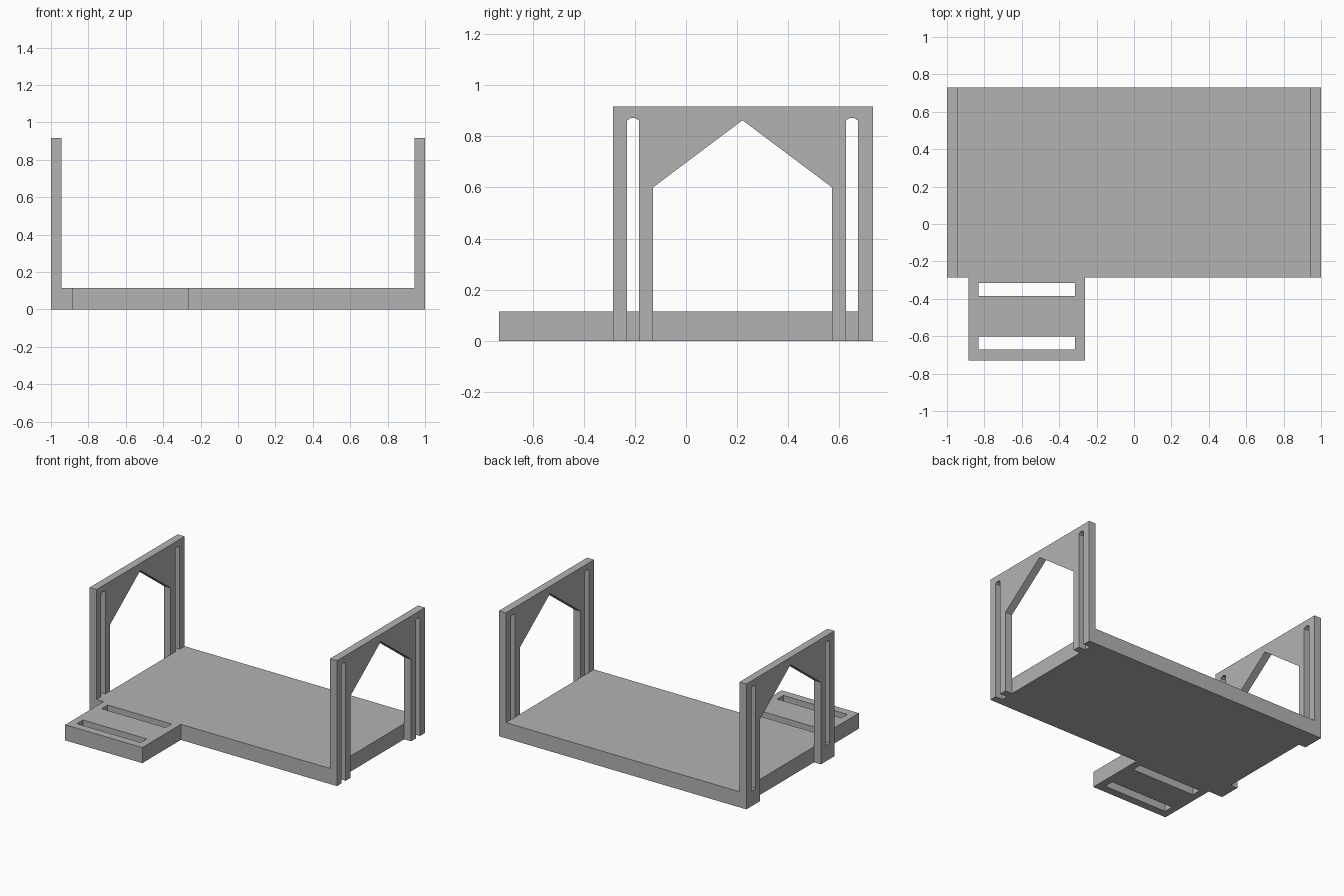
import bpy, bmesh
from mathutils import Matrix

cube = bpy.data.objects.get("Cube")
if cube:
    bpy.data.objects.remove(cube, do_unlink=True)

grey = bpy.data.materials.new("plain grey")
grey.use_nodes = True
color = (0.45, 0.45, 0.45, 1)
grey.diffuse_color = color
grey.node_tree.nodes["Principled BSDF"].inputs["Base Color"].default_value = color

FRONT, BACK, EDGE = -0.286, 0.731, 1.0
THICK, FLOOR, TOP = 0.056, 0.114, 0.916
FRONT_SLOT, BACK_SLOT = (-0.231, -0.184), (0.625, 0.673)


def plate(name, loops, depth, matrix):
    """Extrude an outline, with further loops as holes, into a flat-faced solid."""
    curve = bpy.data.curves.new(name, "CURVE")
    curve.dimensions = "2D"
    curve.fill_mode = "BOTH"
    curve.extrude = depth / 2
    for loop in loops:
        spline = curve.splines.new("POLY")
        spline.points.add(len(loop) - 1)
        spline.use_cyclic_u = True
        for point, (u, v) in zip(spline.points, loop):
            point.co = (u, v, 0, 1)
    source = bpy.data.objects.new(name + " outline", curve)
    bpy.context.collection.objects.link(source)
    bpy.context.view_layer.update()
    evaluated = source.evaluated_get(bpy.context.evaluated_depsgraph_get())
    mesh = bpy.data.meshes.new_from_object(evaluated)
    bpy.data.objects.remove(source, do_unlink=True)
    bpy.data.curves.remove(curve)
    bm = bmesh.new()
    bm.from_mesh(mesh)
    bmesh.ops.remove_doubles(bm, verts=bm.verts, dist=0.0005)
    bmesh.ops.dissolve_limit(bm, angle_limit=0.01, verts=bm.verts, edges=bm.edges)
    bmesh.ops.recalc_face_normals(bm, faces=bm.faces)
    bm.to_mesh(mesh)
    bm.free()
    mesh.name = name
    mesh.materials.clear()
    mesh.materials.append(grey)
    for face in mesh.polygons:
        face.use_smooth = False
        face.material_index = 0
    obj = bpy.data.objects.new(name, mesh)
    obj.matrix_world = matrix
    bpy.context.collection.objects.link(obj)
    return obj


def rect(u0, u1, v0, v1):
    return [(u0, v0), (u1, v0), (u1, v1), (u0, v1)]


def slot(span, bottom):
    """Narrow slot with a faceted round head."""
    a, b = span
    w = b - a
    return [(a, bottom), (a, 0.861), (a + w * 0.3, 0.871),
            (b - w * 0.3, 0.871), (b, 0.861), (b, bottom)]


# Floor with the front step, pierced by two long slots
inner = EDGE - THICK
floor = [(-inner, FRONT), (-0.885, FRONT), (-0.885, -BACK), (-0.262, -BACK),
         (-0.262, FRONT), (inner, FRONT), (inner, BACK), (-inner, BACK)]
holes = [rect(-0.832, -0.316, y, y + 0.07) for y in (-0.386, -0.672)]
plate("floor_and_step", [floor] + holes, FLOOR, Matrix.Translation((0, 0, FLOOR / 2)))

# End walls: gabled doorway, with a slot either side
gable = [(-0.129, 0), (-0.129, 0.6), (0.221, 0.863), (0.571, 0.6), (0.571, 0)]
top_edge = [(BACK, 0), (BACK, TOP), (FRONT, TOP), (FRONT, 0)]


def wall_matrix(x):
    return Matrix(((0, 0, 1, x), (1, 0, 0, 0), (0, 1, 0, 0), (0, 0, 0, 1)))


# The left wall has slots open at the foot, the right wall has them closed at floor level
open_outline = slot(FRONT_SLOT, 0) + gable + slot(BACK_SLOT, 0) + top_edge
plate("left_wall", [open_outline], THICK, wall_matrix(EDGE - THICK / 2))
closed_slots = [slot(span, FLOOR) for span in (FRONT_SLOT, BACK_SLOT)]
plate("right_wall", [gable + top_edge] + closed_slots, THICK,
      wall_matrix(THICK / 2 - EDGE))
